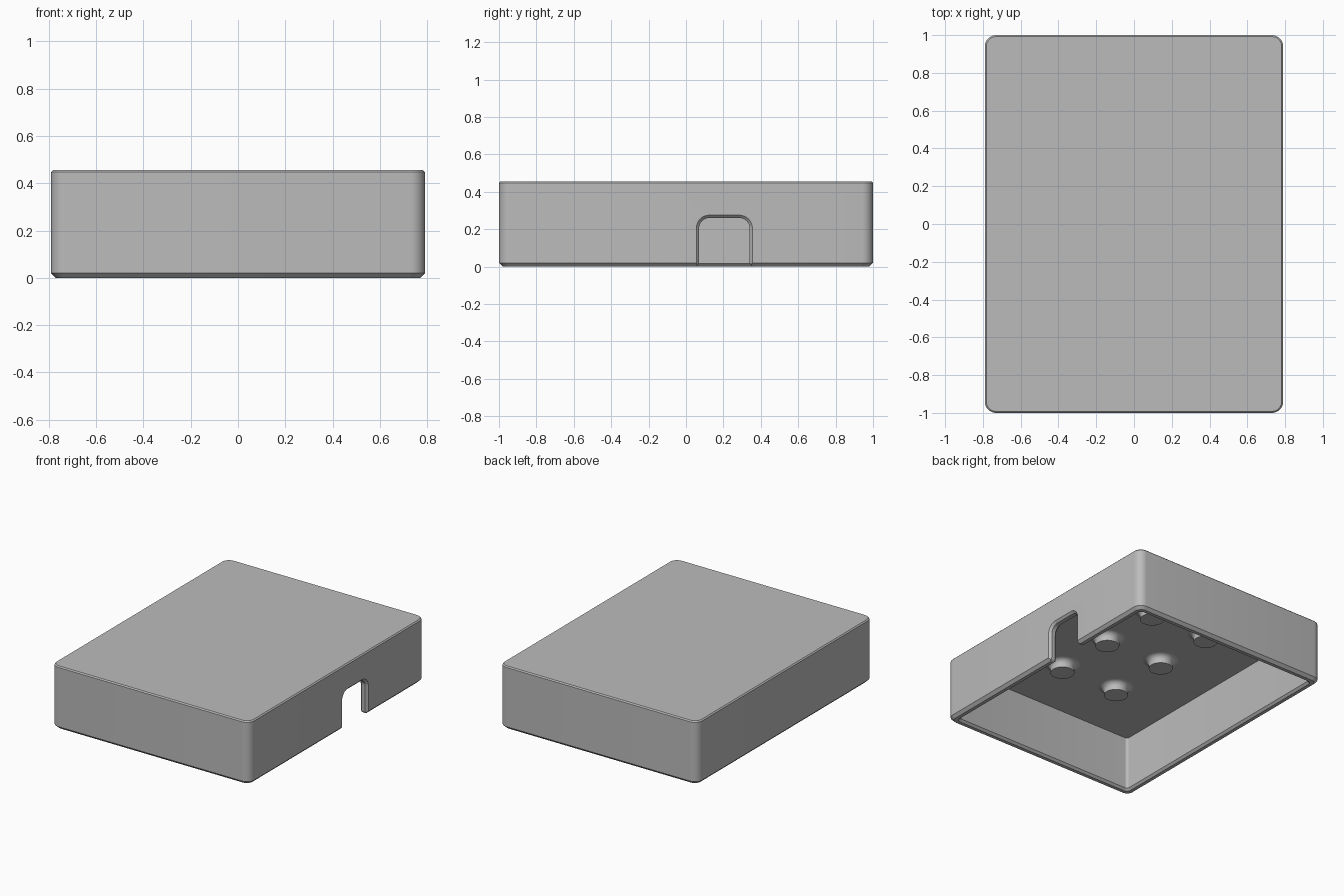
import bpy, bmesh, math
from mathutils import Vector

cube = bpy.data.objects.get("Cube")
if cube:
    bpy.data.objects.remove(cube, do_unlink=True)

HX, HY, H = 0.79, 1.0, 0.455      # outer half sizes and height
WALL, CEIL, CH = 0.06, 0.40, 0.02  # wall, ceiling height, chamfer

grey = bpy.data.materials.new("plain grey")
grey.use_nodes = True
COLOUR = (0.5, 0.5, 0.5, 1)
grey.diffuse_color = COLOUR
grey.node_tree.nodes["Principled BSDF"].inputs["Base Color"].default_value = COLOUR


def arc(cx, cy, r, start, end, n=8):
    angles = [math.radians(start + (end - start) * i / n) for i in range(n + 1)]
    return [(cx + r * math.cos(a), cy + r * math.sin(a)) for a in angles]


def rounded_rect(inset, r):
    x, y = HX - inset - r, HY - inset - r
    pts = []
    for i, (sx, sy) in enumerate([(1, 1), (-1, 1), (-1, -1), (1, -1)]):
        pts += arc(sx * x, sy * y, r, 90 * i, 90 * i + 90)
    return pts


def loft(name, rings):
    """Skin matching rings of points and cap both ends."""
    bm = bmesh.new()
    loops = [[bm.verts.new(p) for p in ring] for ring in rings]
    n = len(loops[0])
    for a, b in zip(loops, loops[1:]):
        for i in range(n):
            j = (i + 1) % n
            bm.faces.new((a[i], a[j], b[j], b[i]))
    bm.faces.new(loops[0][::-1])
    bm.faces.new(loops[-1])
    bmesh.ops.recalc_face_normals(bm, faces=bm.faces)
    mesh = bpy.data.meshes.new(name)
    bm.to_mesh(mesh)
    bm.free()
    mesh.materials.append(grey)
    ob = bpy.data.objects.new(name, mesh)
    bpy.context.collection.objects.link(ob)
    return ob


def smooth(ob):
    bpy.ops.object.select_all(action="DESELECT")
    ob.select_set(True)
    bpy.context.view_layer.objects.active = ob
    bpy.ops.object.shade_smooth_by_angle(angle=math.radians(25))


# Open-bottomed shell: ceiling, inner wall, rim, outer wall, top
sections = [(CEIL, WALL, 0.02), (0.015, WALL, 0.02), (0, WALL - 0.015, 0.03),
            (0, CH, 0.045), (CH, 0, 0.06), (H - 0.008, 0, 0.06), (H, 0.008, 0.052)]
shell = loft("case_shell", [[(x, y, z) for x, y in rounded_rect(inset, r)]
                            for z, inset, r in sections])


# Arched cable notch in the +x wall with chamfered edges and a flared foot
def notch_profile(x, grow):
    c, half, top, r, foot = 0.205, 0.135 + grow, 0.26 + grow, 0.055 + grow, 0.025
    side = [(half + foot + 0.01, -0.05), (half + foot + 0.01, 0)]
    side += arc(half + foot, foot, foot, 270, 180)
    side += arc(half - r, top - r, r, 0, 90)
    outline = side + [(-y, z) for y, z in reversed(side)]
    return [Vector((x, c + y, z)) for y, z in outline]


edge = 0.015
stations = [(HX - WALL - 0.1, edge), (HX - WALL, edge), (HX - WALL + edge, 0),
            (HX - edge, 0), (HX, edge), (HX + 0.1, edge)]
cutter = loft("notch_cutter", [notch_profile(x, g) for x, g in stations])
cutter.hide_render = True
cutter.hide_set(True)
cut = shell.modifiers.new("notch", "BOOLEAN")
cut.operation, cut.solver, cut.object = "DIFFERENCE", "EXACT", cutter
bpy.context.view_layer.objects.active = shell
bpy.ops.object.modifier_apply(modifier=cut.name)
bpy.data.objects.remove(cutter, do_unlink=True)
smooth(shell)

# Hanging pegs with filleted roots
PEG_R, TIP, FILLET, STEP = 0.08, 0.34, 0.04, 0.465
root = arc(PEG_R + FILLET, CEIL - FILLET, FILLET, 180, 90, 6)
levels = [(PEG_R, TIP)] + root + [(PEG_R + FILLET, CEIL + 0.01)]
for side, sx in (("left", 1), ("right", -1)):
    for place, row in (("front", -1), ("middle", 0), ("back", 1)):
        cx, cy = sx * STEP / 2, row * STEP
        rings = [[(x, y, z) for x, y in arc(cx, cy, r, 0, 360, 32)[:-1]] for r, z in levels]
        smooth(loft(f"peg_{place}_{side}", rings))
